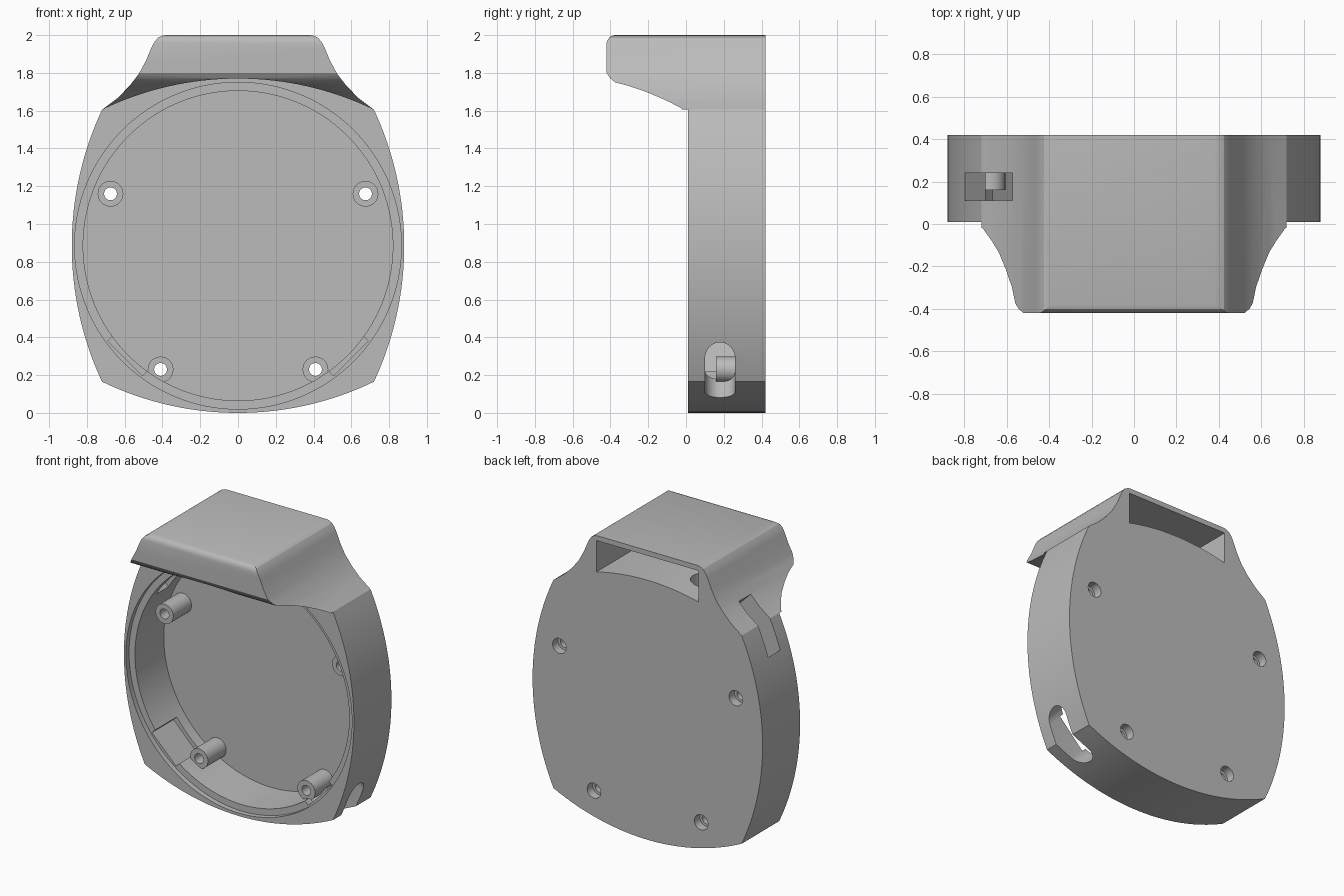
import bpy, bmesh, math
from mathutils import Matrix, Vector

cube = bpy.data.objects.get("Cube")
if cube:
    bpy.data.objects.remove(cube, do_unlink=True)

CZ = 0.885      # height of the round cavity's centre
FRONT, BACK = 0.01, 0.42
FLOOR = 0.36    # inner face of the back wall

grey = bpy.data.materials.new("plain grey")
grey.use_nodes = True
grey.diffuse_color = (0.5, 0.5, 0.5, 1)
grey.node_tree.nodes["Principled BSDF"].inputs["Base Color"].default_value = (0.5, 0.5, 0.5, 1)


def prism(name, points, a, b, place):
    """Extrude a 2D outline from a to b; place maps (u, v, depth) to space."""
    bm = bmesh.new()
    low = [bm.verts.new(place(u, v, a)) for u, v in points]
    high = [bm.verts.new(place(u, v, b)) for u, v in points]
    bm.faces.new(low)
    bm.faces.new(high)
    for i in range(len(points)):
        j = (i + 1) % len(points)
        bm.faces.new((low[i], low[j], high[j], high[i]))
    bmesh.ops.recalc_face_normals(bm, faces=bm.faces)
    mesh = bpy.data.meshes.new(name)
    bm.to_mesh(mesh)
    bm.free()
    mesh.materials.append(grey)
    ob = bpy.data.objects.new(name, mesh)
    bpy.context.collection.objects.link(ob)
    return ob


def along_y(u, v, d):
    return Vector((u, d, v))


def along_x(u, v, d):
    return Vector((d, u, v))


def radial(angle):
    """Outline (tangent, y) pushed outwards from the cavity centre."""
    out = Vector((math.cos(angle), 0, math.sin(angle)))
    tan = Vector((-math.sin(angle), 0, math.cos(angle)))
    return lambda u, v, d: Vector((0, v, CZ)) + out * d + tan * u


def circle(x, z, r, n=32):
    return [(x + r * math.cos(2 * math.pi * i / n), z + r * math.sin(2 * math.pi * i / n))
            for i in range(n)]


def bulge(half, sag, n=32):
    """Shallow arc: (position, height above the chord)."""
    r = (half ** 2 + sag ** 2) / (2 * sag)
    a = math.asin(half / r)
    return [(r * math.sin(t), r * math.cos(t) - r + sag)
            for t in (-a + 2 * a * i / n for i in range(n + 1))]


def box(w, y0, y1):
    return [(-w, y0), (w, y0), (w, y1), (-w, y1)]


def combine(target, other, operation="DIFFERENCE"):
    other.hide_render = True
    mod = target.modifiers.new("cut", "BOOLEAN")
    mod.operation, mod.solver, mod.object = operation, "EXACT", other
    bpy.context.view_layer.objects.active = target
    bpy.ops.object.modifier_apply(modifier=mod.name)
    bpy.data.objects.remove(other, do_unlink=True)


# Outline of the housing with the flared hood on top
side = [(0.72 + h, CZ + p) for p, h in bulge(0.72, 0.16)]
flare = [(0.64, 1.665), (0.575, 1.73), (0.525, 1.795), (0.487, 1.865), (0.46, 1.93),
         (0.445, 1.96), (0.425, 1.985), (0.4, 1.997), (0.38, 2.0)]
right = side + flare
bottom = [(p, 0.165 - h) for p, h in bulge(0.72, 0.165)]
outline = right + [(-x, z) for x, z in reversed(right)] + bottom[1:-1]
case = prism("watch_case", outline, -BACK, BACK, along_y)

# Space in front of the face, below the arched hood
top_arc = [(p, 1.605 + h) for p, h in bulge(0.72, 0.165)]
combine(case, prism("face_cutter", [(1, -0.2), (-1, -0.2), (-1, 1.605)] + top_arc + [(1, 1.605)],
                    -0.7, FRONT, along_y))

# Curved underside, chamfered lip and rounded top edge of the hood
lip = [(-0.02, 1.4), (-0.02, 1.61), (-0.08, 1.642), (-0.145, 1.672), (-0.22, 1.703),
       (-0.3, 1.73), (-0.375, 1.75), (-0.4, 1.77), (-0.42, 1.8), (-0.42, 1.96),
       (-0.412, 1.98), (-0.4, 1.993), (-0.38, 2.0), (-0.38, 2.2), (-0.7, 2.2), (-0.7, 1.4)]
combine(case, prism("lip_cutter", lip, -1.2, 1.2, along_x))

# Round cavity with a shallow rim step
combine(case, prism("cavity_cutter", circle(0, CZ, 0.82, 128), -0.1, FLOOR, along_y))
combine(case, prism("rim_cutter", circle(0, CZ, 0.865, 128), -0.1, 0.045, along_y))

# Hood compartment, open at the back, with a cable hole in its floor
room = [(p, h + 1.755 - 0.048 + 0.042) for p, h in bulge(0.39, 0.046, 16)]
combine(case, prism("hood_cutter", room + [(0.39, 1.965), (-0.39, 1.965)], -0.3, 0.6, along_y))
combine(case, prism("cable_cutter", circle(-0.27, 0.18, 0.09), 1.55, 1.85,
                    lambda u, v, d: Vector((u, v, d))))

# Flat pockets in both lower corners
for angle in (-0.25, -0.75):
    combine(case, prism("pocket_cutter", box(0.13, 0.02, 0.28), 0.6, 0.845,
                        radial(angle * math.pi)))

# Rounded side slot and square upper notch
caps = [(s * (0.125 + 0.08 * math.cos(t)), 0.18 + s * 0.08 * math.sin(t))
        for s in (1, -1) for t in (math.pi * (i / 12 - 0.5) for i in range(13))]
combine(case, prism("slot_cutter", caps, 0.7, 1.2, radial(-0.25 * math.pi)))
combine(case, prism("notch_cutter", box(0.195, 0.11, 0.24), 0.7, 1.2, radial(0.75 * math.pi)))

# Screw bosses, through holes and back counterbores
for sx in (1, -1):
    for x, z in ((0.675, 1.16), (0.41, 0.23)):
        combine(case, prism("boss", circle(sx * x, z, 0.068), 0.16, FLOOR + 0.02, along_y), "UNION")
        combine(case, prism("screw_cutter", circle(sx * x, z, 0.034), -0.1, 0.6, along_y))
        combine(case, prism("head_cutter", circle(sx * x, z, 0.052), 0.36, 0.6, along_y))

bpy.ops.object.select_all(action="DESELECT")
case.select_set(True)
bpy.context.view_layer.objects.active = case
bpy.ops.object.shade_smooth_by_angle(angle=math.radians(25))
